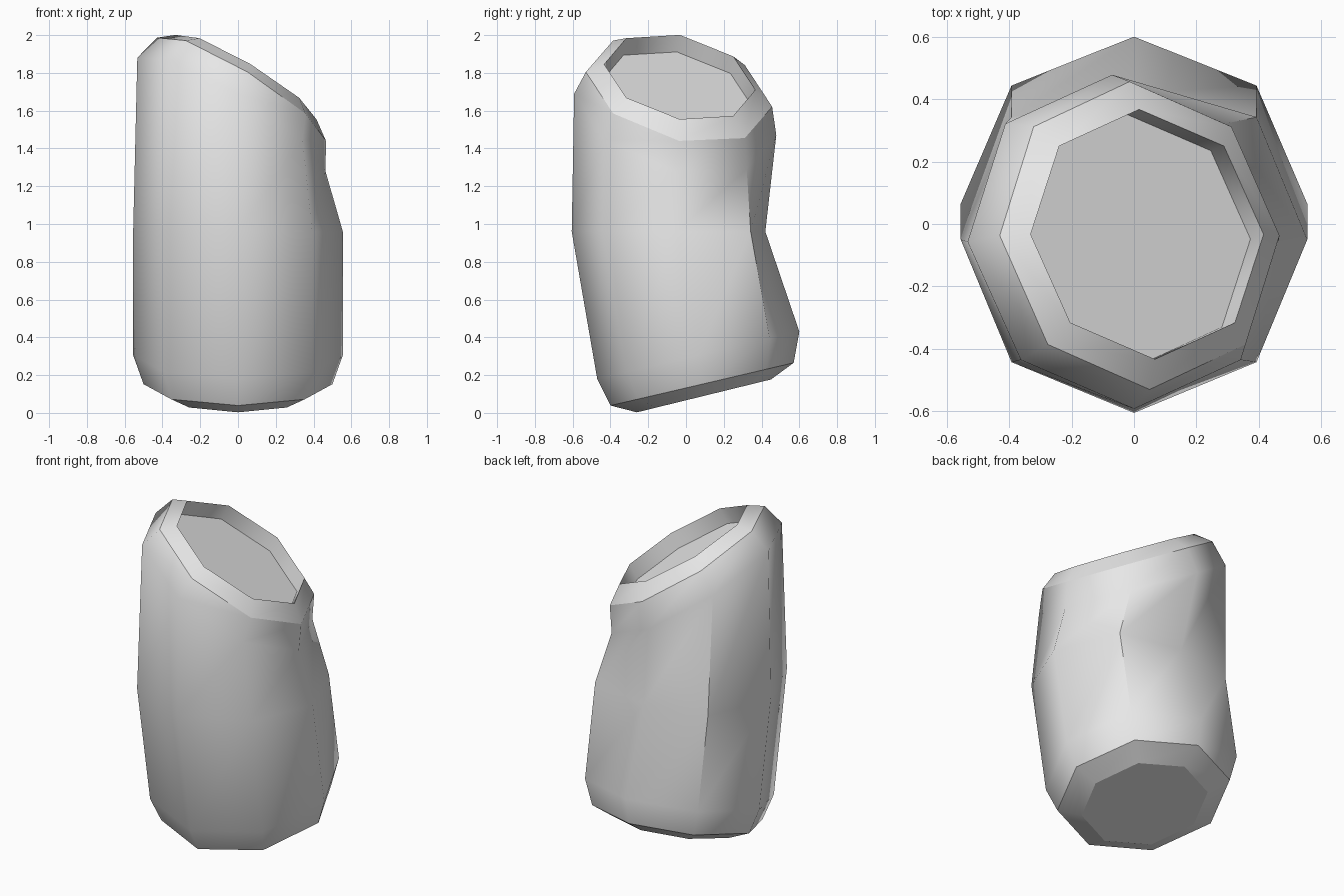
import bpy, bmesh, math
from mathutils import Vector

if "Cube" in bpy.data.objects:
    bpy.data.objects.remove(bpy.data.objects["Cube"], do_unlink=True)

grey = bpy.data.materials.new("plain_grey")
grey.use_nodes = True
grey.diffuse_color = (0.8, 0.8, 0.8, 1)
grey.node_tree.nodes["Principled BSDF"].inputs["Base Color"].default_value = (0.8, 0.8, 0.8, 1)

SIDES = 8
bm = bmesh.new()


def ring(center, u, v):
    """Tilted octagon: centre plus two half axes."""
    c, u, v = Vector(center), Vector(u), Vector(v)
    angles = [k * math.tau / SIDES for k in range(SIDES)]
    return [bm.verts.new(c + u * math.cos(a) + v * math.sin(a)) for a in angles]


mouth_axes = ((0.373, 0, -0.223), (-0.025, 0.4, -0.068))
rings = [
    # tilted foot with a rounded edge
    ring((0, 0.095, 0.09), (0.365, 0, 0), (0, 0.355, 0.087)),
    ring((0, 0.085, 0.152), (0.5, 0, 0), (0, 0.485, 0.113)),
    ring((0, 0.065, 0.305), (0.555, 0, 0), (0, 0.535, 0.125)),
    # bend in the middle
    ring((0, -0.05, 0.96), (0.555, 0, 0), (0, 0.555, 0)),
    # slanted shoulder, rim and mouth
    ring((-0.035, -0.057, 1.58), (0.498, 0, -0.3), (-0.035, 0.535, -0.11)),
    ring((0.018, -0.037, 1.713), (0.448, 0, -0.273), (-0.032, 0.493, -0.092)),
    ring((0.042, -0.033, 1.778), *mouth_axes),
    # recessed floor of the mouth
    ring((0, -0.048, 1.688), *mouth_axes),
]
# the bend is pinched at the back
rings[3][SIDES // 4].co.y = 0.42

for low, high in zip(rings, rings[1:]):
    for i in range(SIDES):
        j = (i + 1) % SIDES
        bm.faces.new((low[i], low[j], high[j], high[i]))
bm.faces.new(rings[0][::-1])
bm.faces.new(rings[-1])

mesh = bpy.data.meshes.new("bent_stub")
bm.to_mesh(mesh)
bm.free()
mesh.materials.append(grey)
stub = bpy.data.objects.new("bent_stub", mesh)
bpy.context.collection.objects.link(stub)
bpy.context.view_layer.objects.active = stub
stub.select_set(True)
bpy.ops.object.shade_smooth_by_angle(angle=math.radians(50))

# the rim and the foot cap keep crisp borders
count = SIDES
crisp = [{r * count + i for i in range(count)} for r in (0, 1, 5, 6, 7)]
for edge in mesh.edges:
    if any(set(edge.vertices) <= group for group in crisp):
        edge.use_edge_sharp = True
